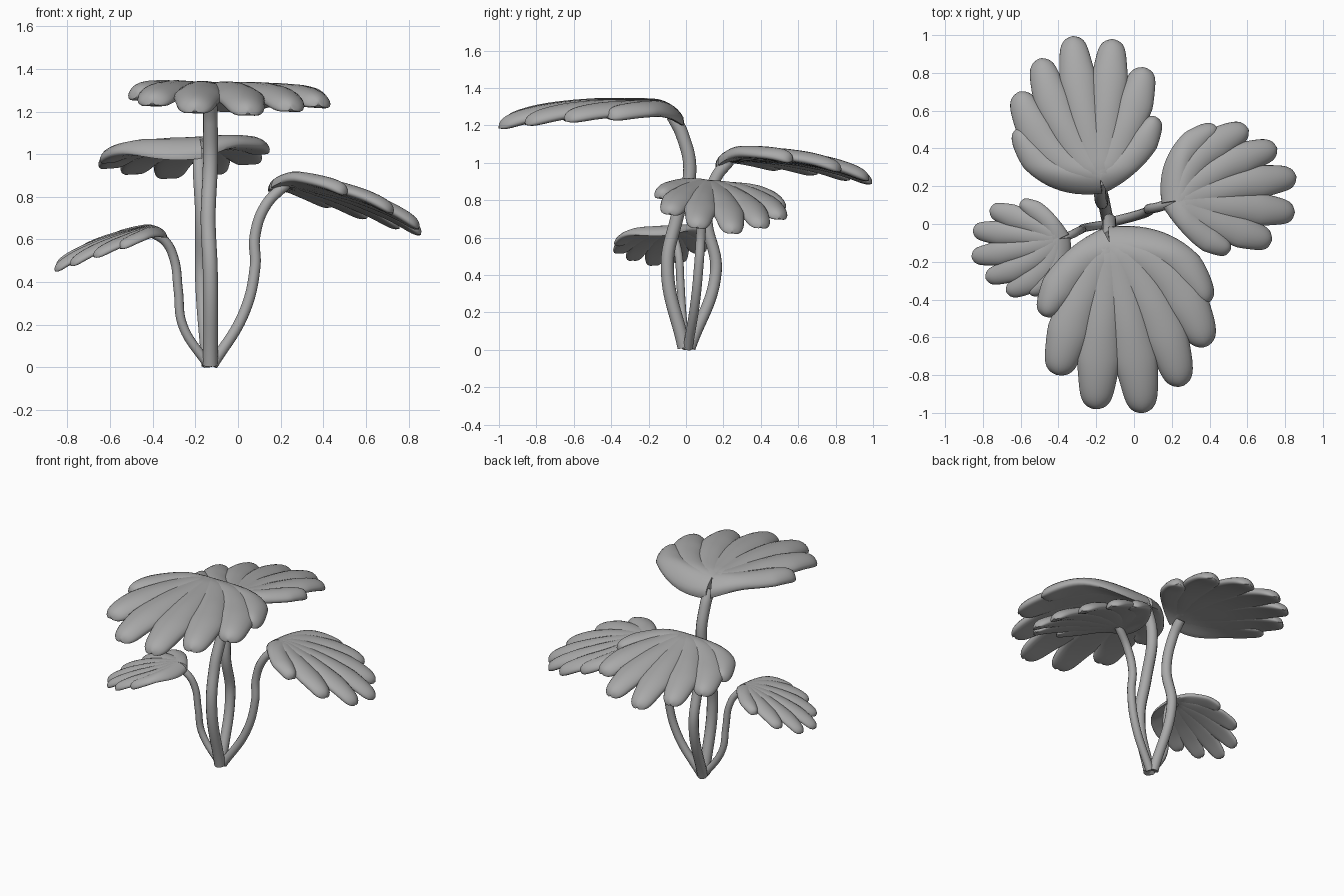
import bpy
import bmesh
import math
from mathutils import Matrix, Vector

cube = bpy.data.objects.get("Cube")
if cube:
    bpy.data.objects.remove(cube, do_unlink=True)

GREY = (0.4, 0.4, 0.4, 1.0)
grey = bpy.data.materials.new("plain_grey")
grey.use_nodes = True
grey.diffuse_color = GREY
grey.node_tree.nodes["Principled BSDF"].inputs["Base Color"].default_value = GREY

# Lobe tips of one fan leaf: sideways, forward
TIPS = [(0.34, 0.47), (0.27, 0.78), (0.07, 0.96), (-0.18, 0.98),
        (-0.38, 0.84), (-0.51, 0.63), (-0.52, 0.4)]
HUB = Vector((0, 0.075))
RINGS, SIDES = 26, 20


def smooth(obj):
    bpy.ops.object.select_all(action='DESELECT')
    obj.select_set(True)
    bpy.context.view_layer.objects.active = obj
    bpy.ops.object.shade_smooth_by_angle(angle=math.radians(60))


def dome(p):
    """Height of the leaf's middle layer."""
    forward = max(0, p.y - 0.35)
    back = max(0, 0.15 - p.y)
    return -0.05 - 0.2 * forward ** 2 - 0.08 * p.x ** 2 - 3 * back ** 2


def add_lobe(bm, tip, narrowing):
    """One thick, blunt-ended strip curving from the hub to its tip."""
    tip = Vector(tip)
    bend = Vector((0.72 * tip.x, 0.5 * tip.y + 0.06 - 0.8 * tip.x ** 2))
    rings = []
    for i in range(RINGS):
        t = 1 - (1 - i / (RINGS - 1)) ** 1.8
        mid = HUB * (1 - t) ** 2 + bend * 2 * t * (1 - t) + tip * t * t
        along = ((bend - HUB) * (1 - t) + (tip - bend) * t).normalized()
        across = Vector((along.y, -along.x))
        spread = min(1, 2 * t)
        end = max(0, (t - 0.7) / 0.3)
        cap = max(0.03, 1 - end ** 8) ** 0.5
        width = (0.08 + 0.036 * min(t / 0.7, 1)) * (1 - narrowing * t)
        width *= (1 - 0.33 * end) * cap
        ring = []
        for j in range(SIDES):
            a = math.tau * j / SIDES
            s, h = math.cos(a), math.sin(a)
            p = mid + across * s * width
            thick = math.copysign(abs(h) ** (0.45 + 0.45 * spread), h) * 0.041 * cap
            arch = 0.016 * spread * (0.7 - s * s)
            z = dome(p) + arch + thick - 0.02 * end ** 2
            ring.append(bm.verts.new((p.x, p.y, z)))
        rings.append(ring)
    for a, b in zip(rings, rings[1:]):
        for j in range(SIDES):
            k = (j + 1) % SIDES
            bm.faces.new((a[j], a[k], b[k], b[j]))
    bm.faces.new(rings[0])
    bm.faces.new(rings[-1])


def add_leaf(name, base, size, turn, tilt, roll):
    bm = bmesh.new()
    for tip in TIPS:
        add_lobe(bm, tip, 0.25 if tip in (TIPS[0], TIPS[-1]) else 0)
    bmesh.ops.recalc_face_normals(bm, faces=bm.faces)
    place = (Matrix.Translation(base)
             @ Matrix.Rotation(math.radians(turn), 4, 'Z')
             @ Matrix.Rotation(math.radians(-tilt), 4, 'X')
             @ Matrix.Rotation(math.radians(-roll), 4, 'Y')
             @ Matrix.Scale(size, 4))
    bm.transform(place)
    mesh = bpy.data.meshes.new(name)
    bm.to_mesh(mesh)
    bm.free()
    mesh.materials.append(grey)
    obj = bpy.data.objects.new(name, mesh)
    bpy.context.collection.objects.link(obj)
    smooth(obj)


def add_stem(name, radius, points):
    curve = bpy.data.curves.new(name, 'CURVE')
    curve.dimensions = '3D'
    curve.bevel_depth = radius
    curve.bevel_resolution = 4
    curve.use_fill_caps = True
    spline = curve.splines.new('BEZIER')
    spline.bezier_points.add(len(points) - 1)
    for bp, co in zip(spline.bezier_points, points):
        bp.co = co
        bp.handle_left_type = bp.handle_right_type = 'AUTO'
    curve.materials.append(grey)
    obj = bpy.data.objects.new(name, curve)
    bpy.context.collection.objects.link(obj)
    bpy.ops.object.select_all(action='DESELECT')
    obj.select_set(True)
    bpy.context.view_layer.objects.active = obj
    bpy.ops.object.convert(target='MESH')
    smooth(bpy.context.object)


# Fan leaves
add_leaf("front_leaf", (-0.13, -0.02, 1.345), 1.0, 180, 0, 1)
add_leaf("back_leaf", (-0.18, 0.175, 1.1), 0.85, 0, 5, 3)
add_leaf("left_leaf", (0.175, 0.125, 0.94), 0.755, -90, 15, 6)
add_leaf("right_leaf", (-0.36, -0.08, 0.69), 0.555, 90, 16, 4)

# Stems
add_stem("front_stem", 0.035, [(-0.13, -0.01, 0.01), (-0.13, -0.1, 0.45),
                               (-0.14, -0.05, 0.7), (-0.13, 0.02, 0.95),
                               (-0.13, -0.02, 1.15), (-0.13, -0.07, 1.25)])
add_stem("back_stem", 0.032, [(-0.14, 0.02, 0.01), (-0.17, 0.16, 0.42),
                              (-0.17, 0.11, 0.72), (-0.18, 0.16, 0.92),
                              (-0.18, 0.23, 1.01)])
add_stem("left_stem", 0.026, [(-0.12, 0.01, 0.01), (0.03, 0.05, 0.26),
                              (0.08, 0.07, 0.47), (0.08, 0.08, 0.62),
                              (0.13, 0.09, 0.76), (0.225, 0.12, 0.86)])
add_stem("right_stem", 0.022, [(-0.14, 0, 0.01), (-0.26, -0.02, 0.2),
                               (-0.28, -0.03, 0.36), (-0.3, -0.04, 0.51),
                               (-0.34, -0.06, 0.59), (-0.4, -0.08, 0.63)])
